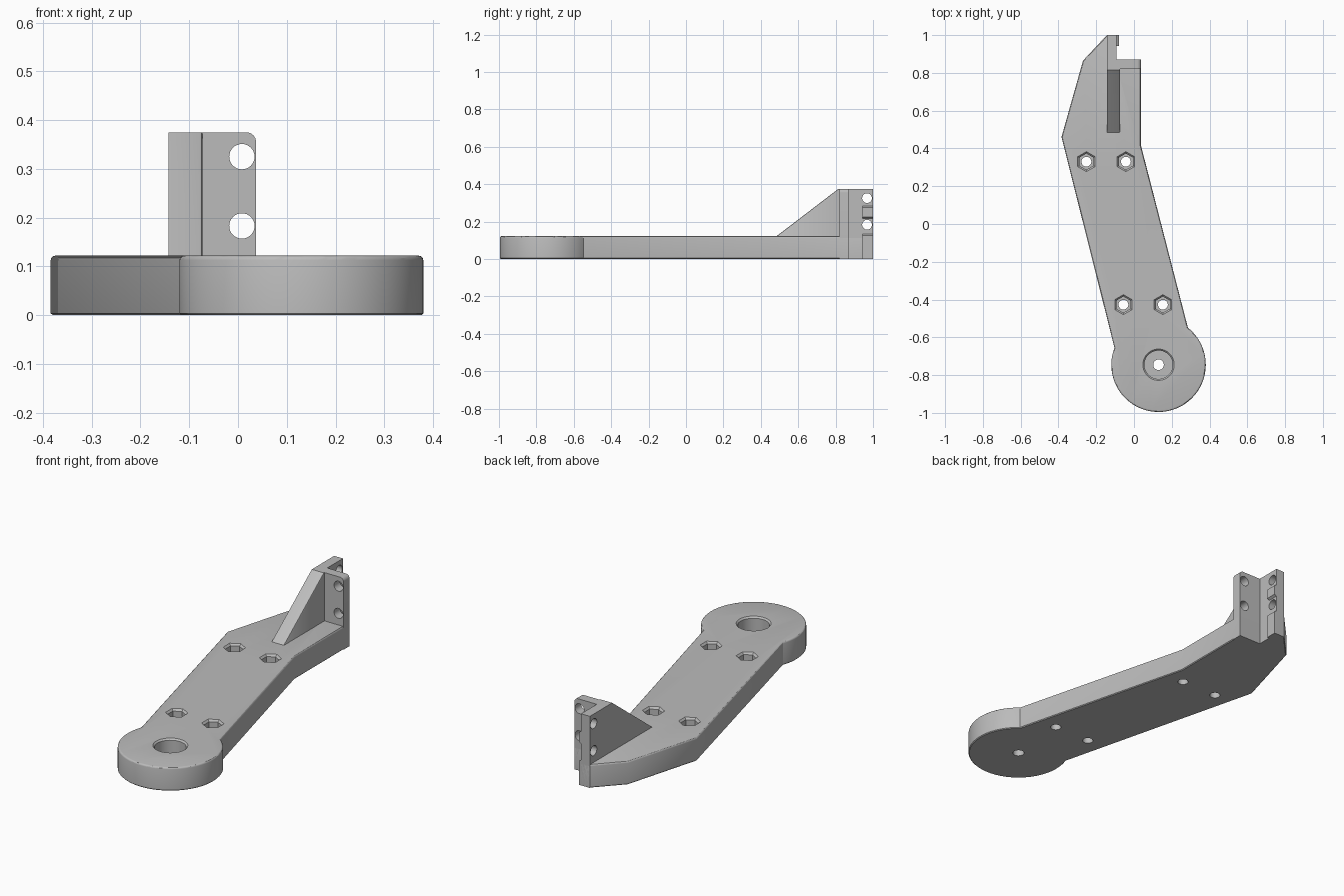
import bpy, bmesh
from math import cos, sin, pi, atan2, radians

cube = bpy.data.objects.get("Cube")
if cube:
    bpy.data.objects.remove(cube, do_unlink=True)

grey = bpy.data.materials.new("plain grey")
grey.use_nodes = True
colour = (0.5, 0.5, 0.5, 1)
grey.diffuse_color = colour
grey.node_tree.nodes["Principled BSDF"].inputs["Base Color"].default_value = colour

PLACE = {"x": lambda a, b, t: (t, a, b),
         "y": lambda a, b, t: (a, t, b),
         "z": lambda a, b, t: (a, b, t)}


def loft(name, loops):
    """Solid through a stack of matching closed loops."""
    bm = bmesh.new()
    rings = [[bm.verts.new(p) for p in loop] for loop in loops]
    n = len(rings[0])
    bm.faces.new(rings[0])
    bm.faces.new(rings[-1])
    for low, high in zip(rings, rings[1:]):
        for i in range(n):
            j = (i + 1) % n
            bm.faces.new((low[i], low[j], high[j], high[i]))
    bmesh.ops.recalc_face_normals(bm, faces=bm.faces)
    mesh = bpy.data.meshes.new(name)
    bm.to_mesh(mesh)
    bm.free()
    obj = bpy.data.objects.new(name, mesh)
    bpy.context.collection.objects.link(obj)
    mesh.materials.append(grey)
    return obj


def prism(name, pts, axis, lo, hi):
    return loft(name, [[PLACE[axis](a, b, t) for a, b in pts] for t in (lo, hi)])


def arc(cx, cy, r, start, end, n):
    return [(cx + r * cos(start + (end - start) * i / n),
             cy + r * sin(start + (end - start) * i / n)) for i in range(n + 1)]


def turned(cx, cy, rings, sides):
    """Upright cutter with a (radius, height) profile."""
    return loft("cutter", [[(x, y, z) for x, y in
                arc(cx, cy, r, pi / 2, pi * 5 / 2, sides)[:-1]] for r, z in rings])


def drill(axis, a, b, r, lo, hi):
    return prism("cutter", arc(a, b, r, 0, 2 * pi, 32)[:-1], axis, lo, hi)


def cut(obj, cutters):
    bpy.context.view_layer.objects.active = obj
    for c in cutters:
        c.hide_render = True
        mod = obj.modifiers.new("cut", "BOOLEAN")
        mod.operation, mod.solver, mod.object = "DIFFERENCE", "EXACT", c
        bpy.ops.object.modifier_apply(modifier=mod.name)
        bpy.data.objects.remove(c, do_unlink=True)


def soften(obj, test, width, segments=2):
    bm = bmesh.new()
    bm.from_mesh(obj.data)
    edges = [e for e in bm.edges if test(*(v.co for v in e.verts))]
    bmesh.ops.bevel(bm, geom=edges, offset=width, segments=segments,
                    profile=0.5, affect="EDGES")
    bm.to_mesh(obj.data)
    bm.free()


# Arm with round hub at the front end
HUB = (0.13, -0.745)
TOP = 0.122
left, right = (-0.105, -0.655), (0.285, -0.55)
start = atan2(left[1] - HUB[1], left[0] - HUB[0])
end = atan2(right[1] - HUB[1], right[0] - HUB[0])
outline = arc(*HUB, 0.25, start - 2 * pi, end, 72)
if end - start + 2 * pi > 2 * pi:
    outline = arc(*HUB, 0.25, start, end, 72)
outline += [(0.037, 0.415), (0.037, 0.87), (-0.092, 0.87), (-0.092, 1.0),
            (-0.143, 1.0), (-0.27, 0.865), (-0.384, 0.46)]
arm = prism("arm", outline, "z", 0, TOP)
soften(arm, lambda a, b: min(a.z, b.z) > 0.1, 0.009, 3)
soften(arm, lambda a, b: max(a.z, b.z) < 0.001, 0.004, 1)

# Hex nut pockets with bolt holes, and the hub bearing seat
cutters = []
for x, y in [(-0.252, 0.33), (-0.043, 0.33), (-0.056, -0.427), (0.153, -0.427)]:
    cutters += [turned(x, y, [(0.043, 0.06), (0.043, 0.112), (0.063, 0.132)], 6),
                drill("z", x, y, 0.026, -0.1, 0.1)]
cutters += [turned(*HUB, [(0.075, 0.04), (0.075, 0.114), (0.093, 0.132)], 48),
            drill("z", *HUB, 0.028, -0.1, 0.1)]
cut(arm, cutters)

# Upright angle bracket
HIGH = 0.375
HOLES = (0.183, 0.325)
cross = [(-0.143, 0)] + [(0.037, 0)] + arc(0.017, HIGH - 0.02, 0.02, 0, pi / 2, 8) \
    + [(-0.143, HIGH)]
cross_plate = prism("bracket_cross_plate", cross, "y", 0.82, 0.87)
cut(cross_plate, [drill("y", 0.008, z, 0.026, 0.7, 1.1) for z in HOLES])

rear = [(0.865, 0), (1.0, 0), (1.0, HIGH), (0.865, HIGH)]
rear_plate = prism("bracket_rear_plate", rear, "x", -0.143, -0.092)
cut(rear_plate, [drill("x", 0.968, z, 0.026, -0.3, 0.1) for z in HOLES])

# Raised locating pads beside the rear plate holes
pads = []
for name, lo, hi in (("lower_pad", 0, 0.135), ("upper_pad", 0.215, 0.285)):
    profile = [(-0.095, lo), (-0.08, lo + 0.01 * (lo > 0)), (-0.08, hi - 0.01), (-0.095, hi)]
    pads.append(prism(name, profile, "y", 0.943, 1.0))

# Sloping gusset
gusset = prism("gusset", [(0.475, 0.115), (0.825, 0.115), (0.825, HIGH), (0.815, HIGH)],
               "x", -0.143, -0.073)
soften(gusset, lambda a, b: abs(a.y - b.y) > 0.1 and abs(a.z - b.z) > 0.1
       and min(a.x, b.x) > -0.1, 0.006)

bpy.ops.object.select_all(action="DESELECT")
for obj in (arm, cross_plate, rear_plate, gusset, *pads):
    obj.select_set(True)
bpy.context.view_layer.objects.active = arm
bpy.ops.object.shade_smooth_by_angle(angle=radians(30))
